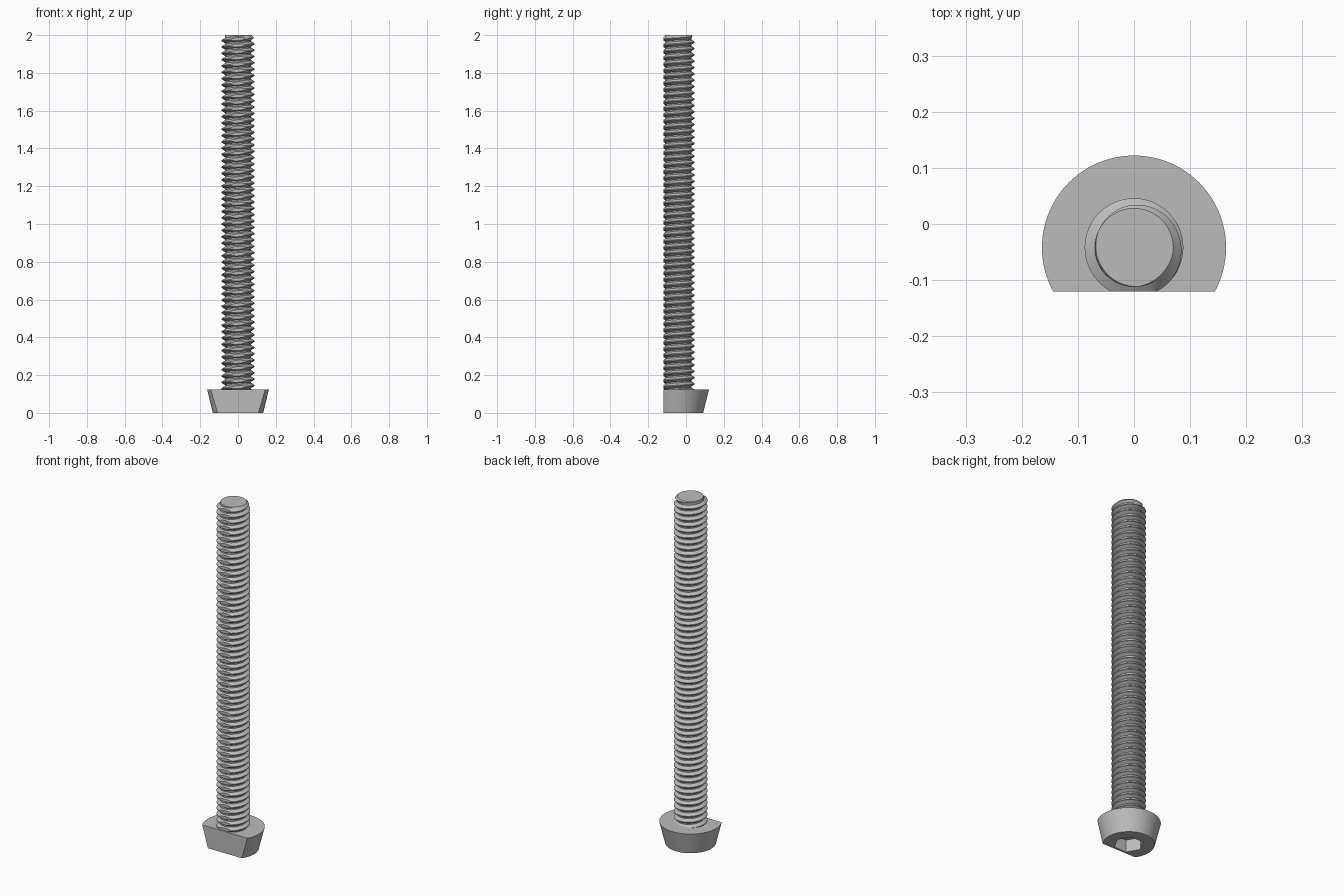
import bpy, bmesh, math
from mathutils import Matrix

cube = bpy.data.objects.get("Cube")
if cube:
    bpy.data.objects.remove(cube, do_unlink=True)

AXIS_Y = -0.042        # screw axis
FLAT_Y = -0.12         # flat cut along the front
HEAD_H, LENGTH = 0.125, 2.0
MINOR, MAJOR, PITCH = 0.07, 0.088, 0.0335

steel = bpy.data.materials.new("grey steel")
steel.use_nodes = True
grey = (0.5, 0.5, 0.5, 1)
steel.diffuse_color = grey
steel.node_tree.nodes["Principled BSDF"].inputs["Base Color"].default_value = grey


def cut(bm, co, normal):
    """Remove everything on the normal side of a plane and cap the opening."""
    geom = bm.verts[:] + bm.edges[:] + bm.faces[:]
    bmesh.ops.bisect_plane(bm, geom=geom, dist=1e-6, plane_co=co,
                           plane_no=normal, clear_outer=True)
    bmesh.ops.holes_fill(bm, edges=[e for e in bm.edges if e.is_boundary], sides=0)


def make_object(name, bm):
    bmesh.ops.recalc_face_normals(bm, faces=bm.faces[:])
    mesh = bpy.data.meshes.new(name)
    bm.to_mesh(mesh)
    bm.free()
    mesh.materials.append(steel)
    obj = bpy.data.objects.new(name, mesh)
    bpy.context.collection.objects.link(obj)
    return obj


def activate(obj):
    bpy.ops.object.select_all(action='DESELECT')
    obj.select_set(True)
    bpy.context.view_layer.objects.active = obj


def prism(sides, r_low, r_high, low, high, turn=0):
    bm = bmesh.new()
    place = Matrix.Translation((0, AXIS_Y, (low + high) / 2)) @ Matrix.Rotation(turn, 4, 'Z')
    bmesh.ops.create_cone(bm, cap_ends=True, segments=sides, radius1=r_low,
                          radius2=r_high, depth=high - low, matrix=place)
    return bm


# Tapered head with a flat front
bm = prism(96, 0.133, 0.164, 0, HEAD_H)
cut(bm, (0, FLAT_Y, 0), (0, -1, 0))
head = make_object("head", bm)

# Hexagonal socket in the underside
cutter = make_object("socket_cutter", prism(6, 0.077, 0.077, -0.05, 0.07, math.radians(30)))
cutter.hide_render = True
activate(head)
mod = head.modifiers.new("socket", 'BOOLEAN')
mod.operation = 'DIFFERENCE'
mod.solver = 'EXACT'
mod.object = cutter
bpy.ops.object.modifier_apply(modifier=mod.name)
bpy.data.objects.remove(cutter, do_unlink=True)
bpy.ops.object.shade_smooth_by_angle(angle=math.radians(30))

# Threaded shaft: helical columns of root and crest points, right-handed
profile = [(0, MINOR), (0.2, MINOR), (0.54, MAJOR), (0.66, MAJOR)]
SEG, K = 48, len(profile)
start = HEAD_H - 2 * PITCH
turns = math.ceil((LENGTH - start) / PITCH) + 2
bm = bmesh.new()
columns = []
for j in range(SEG):
    a = 2 * math.pi * j / SEG
    column = []
    for m in range(turns):
        for offset, r in profile:
            z = start + PITCH * (m + offset + j / SEG)
            r = max(0.01, min(r, MINOR + LENGTH - z))   # chamfered tip
            column.append(bm.verts.new((r * math.cos(a), AXIS_Y + r * math.sin(a), z)))
    columns.append(column)
for j in range(SEG):
    here, there = columns[j], columns[(j + 1) % SEG]
    shift = K if j == SEG - 1 else 0
    for i in range(turns * K - 1 - shift):
        bm.faces.new((here[i], there[i + shift], there[i + 1 + shift], here[i + 1]))
cut(bm, (0, 0, LENGTH), (0, 0, 1))
cut(bm, (0, 0, HEAD_H - 0.02), (0, 0, -1))
cut(bm, (0, FLAT_Y, 0), (0, -1, 0))
shaft = make_object("threaded_shaft", bm)
activate(shaft)
bpy.ops.object.shade_smooth_by_angle(angle=math.radians(30))
